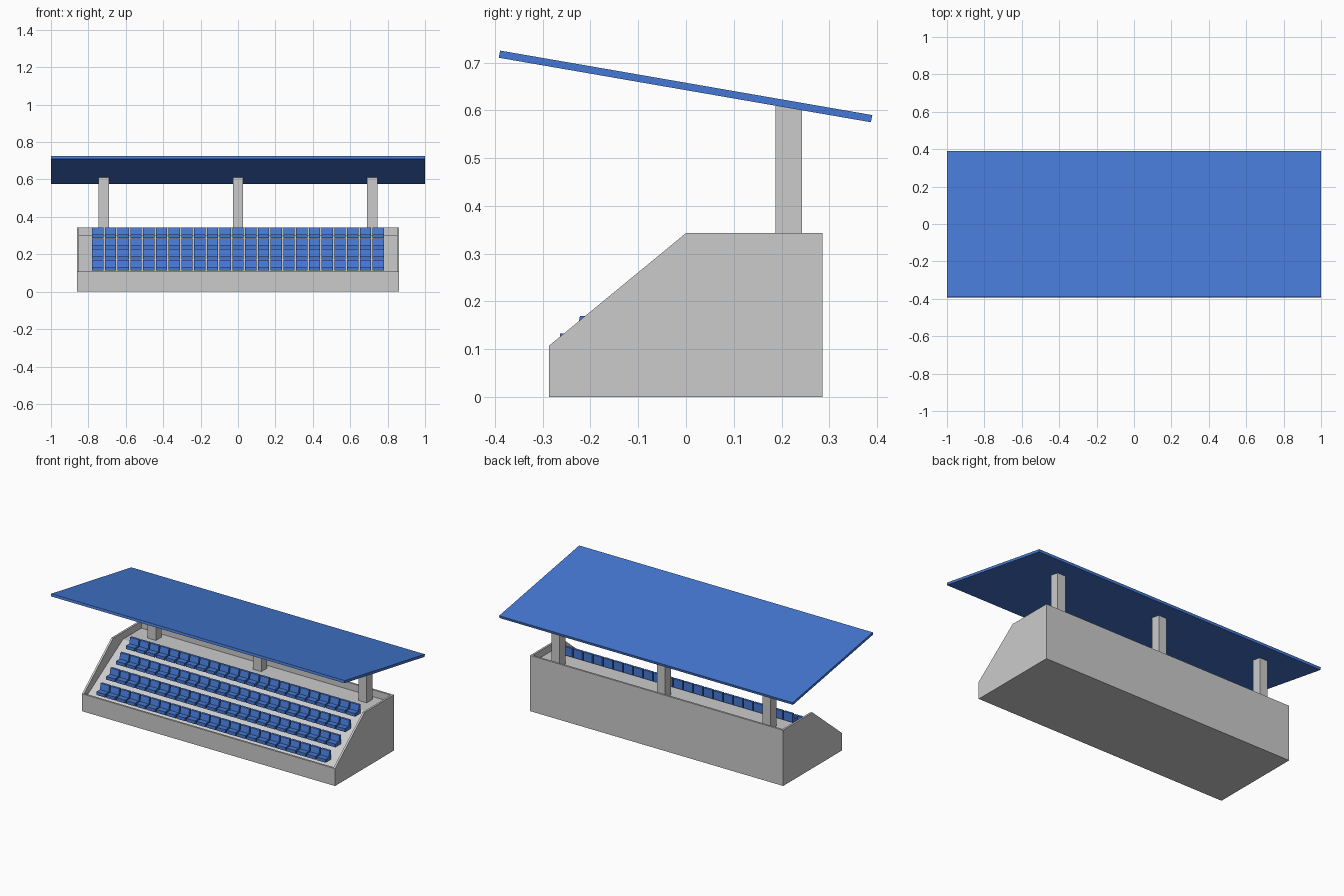
import bpy, bmesh

if "Cube" in bpy.data.objects:
    bpy.data.objects.remove(bpy.data.objects["Cube"])

blue = bpy.data.materials.new("blue")
blue.diffuse_color = (0.06, 0.19, 0.66, 1)
blue.use_nodes = True
blue.node_tree.nodes["Principled BSDF"].inputs["Base Color"].default_value = blue.diffuse_color


def extrude_profiles(name, parts, mat=None):
    """Each part is (yz profile, x start, x end)."""
    bm = bmesh.new()
    for prof, x0, x1 in parts:
        a = [bm.verts.new((x0, y, z)) for y, z in prof]
        b = [bm.verts.new((x1, y, z)) for y, z in prof]
        n = len(prof)
        bm.faces.new(a)
        bm.faces.new(b[::-1])
        for i in range(n):
            j = (i + 1) % n
            bm.faces.new((a[j], a[i], b[i], b[j]))
    bmesh.ops.recalc_face_normals(bm, faces=bm.faces[:])
    me = bpy.data.meshes.new(name)
    bm.to_mesh(me)
    bm.free()
    ob = bpy.data.objects.new(name, me)
    bpy.context.collection.objects.link(ob)
    if mat:
        me.materials.append(mat)
    return ob


# Sloping stand floor with front and back rims
extrude_profiles("stand_base", [([
    (-.287, 0), (.286, 0), (.286, .343), (.274, .343), (.274, .3),
    (.095, .3), (-.275, .074), (-.275, .107), (-.287, .107)], -.85, .85)])

# Side walls
wall = [(-.287, 0), (.286, 0), (.286, .343), (0, .343), (-.287, .107)]
for side, s in (("left", -1), ("right", 1)):
    extrude_profiles(side + "_wall", [(wall, s * .85, s * .862)])

# Four rows of 23 seats, stepped up the slope
seat = [(0, 0), (-.014, 0), (-.022, -.036), (-.056, -.036),
        (-.056, -.056), (0, -.056)]
for row in range(4):
    y, z = -.208 + .0955 * row, .169 + .058 * row
    prof = [(y + dy, z + dz) for dy, dz in seat]
    xs = [(i - 11) * .0682 for i in range(23)]
    extrude_profiles(f"seat_row_{row + 1}",
                     [(prof, x - .03, x + .03) for x in xs], blue)

# Roof posts cut to the roof slope
post = [(.187, .3), (.243, .3), (.243, .601), (.187, .611)]
for name, x in (("left", -.718), ("middle", 0), ("right", .718)):
    extrude_profiles(name + "_post", [(post, x - .028, x + .028)])

# Tilted roof slab
extrude_profiles("roof", [([(-.392, .710), (.387, .575), (.39, .590), (-.389, .725)],
                           -1, 1)], blue)
